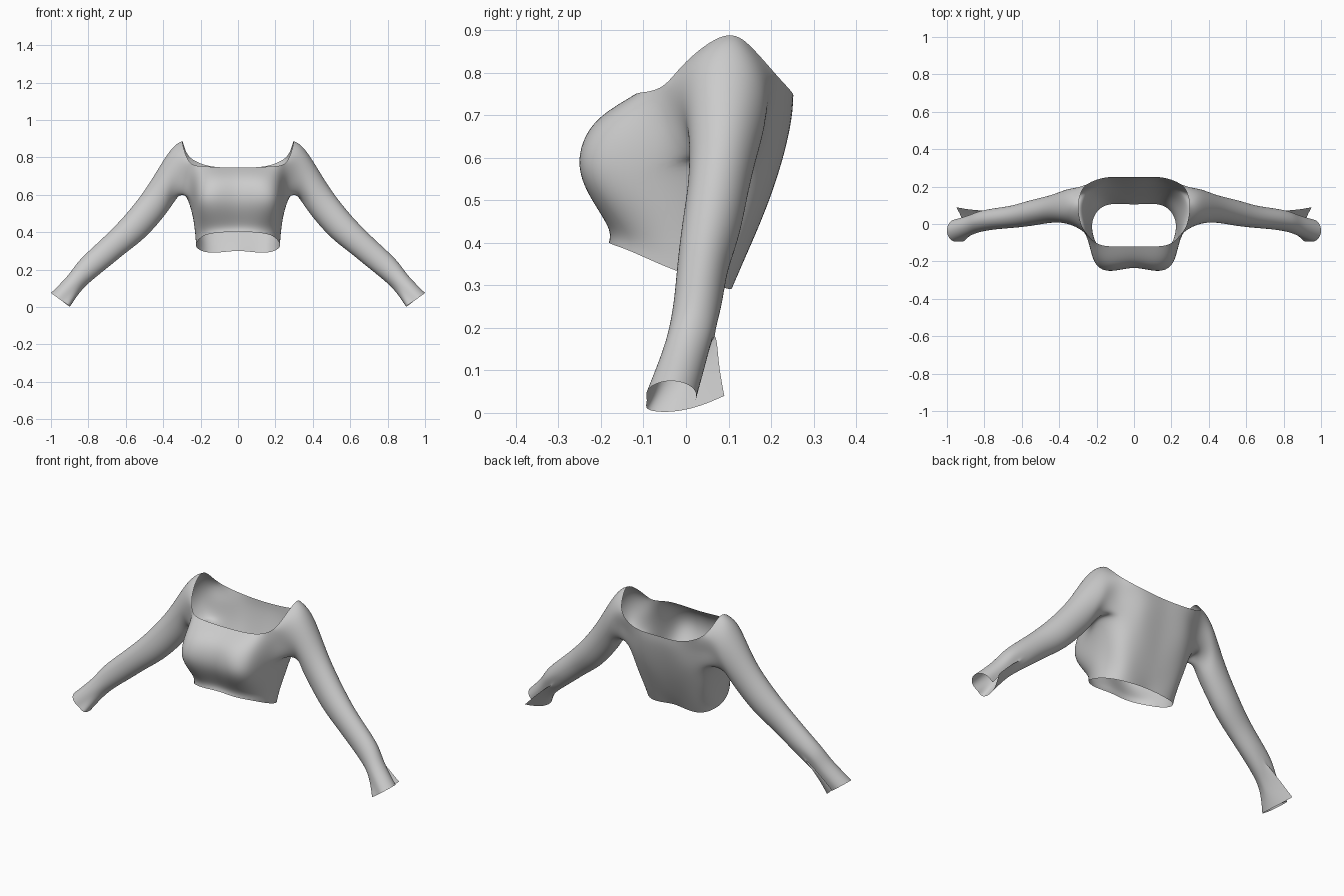
import bpy, bmesh, math
from mathutils import Vector

if "Cube" in bpy.data.objects:
    bpy.data.objects.remove(bpy.data.objects["Cube"])

# Torso half, columns from front centre round the side to back centre, rows hem -> neckline
front_0 = [(0, -.18, .403), (0, -.18, .44), (0, -.215, .51), (0, -.235, .59), (0, -.205, .68), (0, -.12, .745)]
front_1 = [(.10, -.178, .398), (.105, -.183, .437), (.115, -.225, .508), (.12, -.25, .59), (.12, -.216, .68), (.11, -.12, .748)]
front_2 = [(.18, -.135, .382), (.185, -.14, .425), (.2, -.18, .5), (.21, -.205, .587), (.208, -.165, .68), (.195, -.105, .753)]
arm_front = [(.22, -.05, .345), (.225, -.05, .40), (.238, -.055, .49), (.257, -.045, .585), (.262, -.05, .68), (.25, -.055, .768)]
side = [(.217, .03, .315), (.222, .04, .38), (.238, .06, .48), (.285, .085, .603)]
arm_back = [(.17, .09, .294), (.18, .118, .37), (.205, .15, .48), (.238, .178, .6), (.256, .195, .7), (.25, .212, .795)]
back_1 = [(.09, .108, .293), (.10, .145, .38), (.11, .19, .49), (.13, .225, .6), (.14, .243, .69), (.14, .25, .752)]
back_0 = [(0, .105, .30), (0, .145, .38), (0, .19, .49), (0, .225, .6), (0, .245, .69), (0, .25, .745)]
columns = [front_0, front_1, front_2, arm_front, side, arm_back, back_1, back_0]

# Neckline over the shoulder
shoulder = [(.283, 0, .825), (.298, .09, .886), (.287, .155, .858)]

# Sleeve stations: top x, z, bottom x, z, front y, back y
stations = [
    (.36, .838, .33, .575, -.003, .188),
    (.45, .70, .37, .522, .008, .165),
    (.52, .595, .43, .445, .003, .145),
    (.60, .495, .51, .362, -.01, .125),
    (.69, .40, .60, .29, -.02, .10),
    (.78, .315, .69, .217, -.028, .085),
    (.855, .24, .775, .148, -.04, .070),
    (.91, .168, .84, .085, -.06, .048),
    (1.0, .075, .90, .003, -.095, .025)]
N = 10
SEAM = 8


def sleeve_ring(tx, tz, bx, bz, yf, yb):
    pts = []
    for i in range(N):
        a = 2 * math.pi * i / N
        c, s = -math.cos(a) / 2, math.sin(a) / 2
        pts.append(((tx + bx) / 2 + c * (tx - bx), (yf + yb) / 2 + s * (yf - yb),
                    (tz + bz) / 2 + c * (tz - bz)))
    return pts


quads = []
for a, b in zip(columns, columns[1:]):
    for r in range(min(len(a), len(b)) - 1):
        quads.append((a[r], b[r], b[r + 1], a[r + 1]))

# Armhole loop starts under the arm and runs up the front, over and down the back
rings = [[side[3]] + arm_front[3:] + shoulder + arm_back[:2:-1]]
rings += [sleeve_ring(*s) for s in stations]
rings[-1][1] = (.905, -.088, .008)
rings[-1][9] = (.92, .03, .016)

# Cuff slit: the lower side of the seam flares away as a flap
flap = {len(rings) - 2: (.872, .077, .12), len(rings) - 1: (.95, .09, .04)}
for k in range(len(rings) - 1):
    p, q = rings[k], rings[k + 1]
    for i in range(N):
        j = (i + 1) % N
        pi, qi = p[i], q[i]
        if i == SEAM:
            pi, qi = flap.get(k, pi), flap.get(k + 1, qi)
        quads.append((pi, p[j], q[j], qi))

# Mesh both halves, sharing the centre vertices
bm = bmesh.new()
cache = {}


def vert(p, side_sign):
    key = (round(p[0] * side_sign, 5) + 0.0, round(p[1], 5), round(p[2], 5))
    if key not in cache:
        cache[key] = bm.verts.new(key)
    return cache[key]


for sgn in (1, -1):
    for q in quads:
        bm.faces.new([vert(p, sgn) for p in q[::sgn]])
bmesh.ops.recalc_face_normals(bm, faces=bm.faces)
mesh = bpy.data.meshes.new("cropped_top")
bm.to_mesh(mesh)
bm.free()
top = bpy.data.objects.new("cropped_top", mesh)
bpy.context.collection.objects.link(top)
for f in mesh.polygons:
    f.use_smooth = True

sub = top.modifiers.new("smooth", 'SUBSURF')
sub.levels = sub.render_levels = 3
sub.boundary_smooth = 'PRESERVE_CORNERS'

# Push the cage out so the smooth surface passes through the given points
target = [v.co.copy() for v in mesh.vertices]
for _ in range(6):
    dg = bpy.context.evaluated_depsgraph_get()
    dg.update()
    done = top.evaluated_get(dg).data
    moves = [t - done.vertices[i].co for i, t in enumerate(target)]
    for v, m in zip(mesh.vertices, moves):
        v.co += m * 0.9
    mesh.update()
    top.update_tag()
